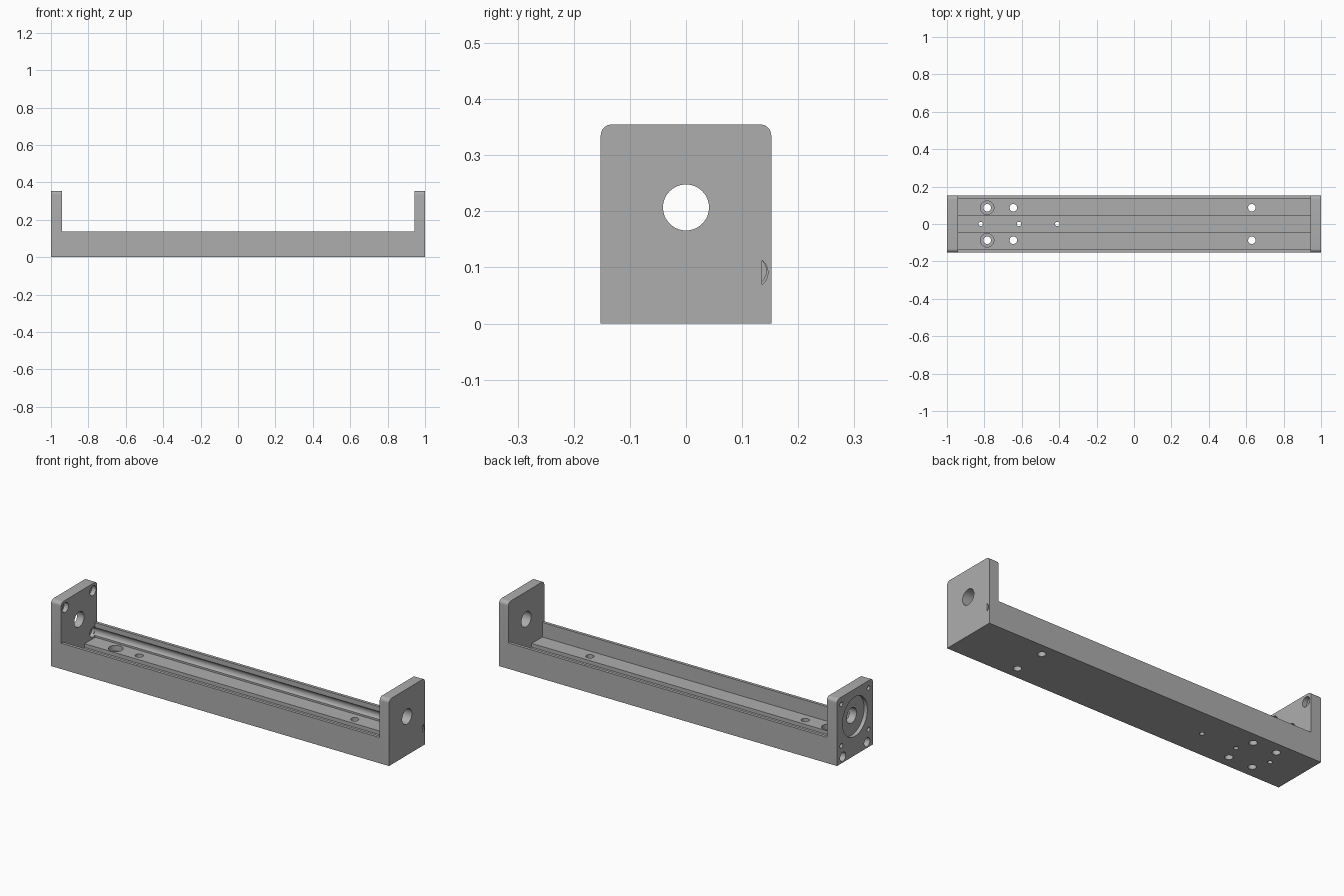
import bpy, bmesh
from math import pi
from mathutils import Matrix, Vector

cube = bpy.data.objects.get("Cube")
if cube:
    bpy.data.objects.remove(cube, do_unlink=True)

metal = bpy.data.materials.new("grey_metal")
metal.use_nodes = True
grey = (0.42, 0.42, 0.42, 1)
metal.diffuse_color = grey
metal.node_tree.nodes["Principled BSDF"].inputs["Base Color"].default_value = grey

LEFT_IN, RIGHT_IN = -0.94, 0.945
HALF_W, RAIL_Z, TOP_Z = 0.152, 0.138, 0.355
WALL_Y, FLOOR_Z, AXIS_Z = 0.136, 0.06, 0.207


def make_object(name, bm):
    bmesh.ops.recalc_face_normals(bm, faces=bm.faces)
    mesh = bpy.data.meshes.new(name)
    bm.to_mesh(mesh)
    bm.free()
    mesh.materials.append(metal)
    obj = bpy.data.objects.new(name, mesh)
    bpy.context.collection.objects.link(obj)
    return obj


def extrude(points, direction):
    bm = bmesh.new()
    face = bm.faces.new([bm.verts.new(p) for p in points])
    new = bmesh.ops.extrude_face_region(bm, geom=[face])["geom"]
    verts = [v for v in new if isinstance(v, bmesh.types.BMVert)]
    bmesh.ops.translate(bm, verts=verts, vec=Vector(direction))
    return bm


def cut(bm):
    cutter = make_object("cutter", bm)
    cutter.hide_render = True
    mod = body.modifiers.new("cut", "BOOLEAN")
    mod.operation, mod.solver, mod.object = "DIFFERENCE", "EXACT", cutter
    bpy.context.view_layer.objects.active = body
    bpy.ops.object.modifier_apply(modifier=mod.name)
    bpy.data.objects.remove(cutter, do_unlink=True)


def cylinder(axis, a, b, u, v, radius, sides=40):
    """Cylinder from a to b along x at (y, z) = (u, v), or along z at (x, y)."""
    mid = (a + b) / 2
    if axis == "x":
        place = Matrix.Translation((mid, u, v)) @ Matrix.Rotation(pi / 2, 4, "Y")
    else:
        place = Matrix.Translation((u, v, mid))
    bm = bmesh.new()
    bmesh.ops.create_cone(bm, cap_ends=True, segments=sides, radius1=radius,
                          radius2=radius, depth=b - a, matrix=place)
    return bm


# Long base with an upright plate at each end
outline = [(-1, 0), (1, 0), (1, TOP_Z), (RIGHT_IN, TOP_Z), (RIGHT_IN, RAIL_Z),
           (LEFT_IN, RAIL_Z), (LEFT_IN, TOP_Z), (-1, TOP_Z)]
bm = extrude([(x, -HALF_W, z) for x, z in outline], (0, 2 * HALF_W, 0))
corners = [e for e in bm.edges
           if all(v.co.z > TOP_Z - 0.001 for v in e.verts)
           and abs(e.verts[0].co.y - e.verts[1].co.y) < 0.001]
bmesh.ops.bevel(bm, geom=corners, offset=0.02, segments=8, profile=0.5, affect="EDGES")
body = make_object("base_bracket", bm)

# Channel with a sunken centre groove
right_half = [(0.046, 0.04), (0.046, FLOOR_Z), (WALL_Y, FLOOR_Z), (WALL_Y, 0.2)]
channel = right_half + [(-y, z) for y, z in reversed(right_half)]
cut(extrude([(LEFT_IN, y, z) for y, z in channel], (RIGHT_IN - LEFT_IN, 0, 0)))

# Shaft holes and the round recess on the left-hand end
cut(cylinder("x", -1.1, 1.1, 0, AXIS_Z, 0.041, 64))
cut(cylinder("x", -1.1, -0.98, 0, AXIS_Z, 0.105, 64))

for side in (-1, 1):
    # Counterbored corner screws of the motor plate
    for z in (AXIS_Z - 0.113, AXIS_Z + 0.109):
        cut(cylinder("x", -1.1, -0.9, side * 0.115, z, 0.012, 24))
        cut(cylinder("x", -0.965, -0.9, side * 0.117, z, 0.026))
    # Blind bores low in the end face
    cut(cylinder("x", -1.1, -0.92, side * 0.102, 0.031, 0.024))
    # Mounting holes through the floor
    for x in (-0.785, -0.645, 0.63):
        cut(cylinder("z", -0.1, 0.2, x, side * 0.087, 0.02, 32))
    cut(cylinder("z", 0.03, 0.09, -0.785, side * 0.087, 0.036))

# Small holes along the groove
for x in (-0.82, -0.615, -0.41):
    cut(cylinder("z", -0.1, 0.2, x, 0, 0.012, 24))

# Half-moon relief along the rear wall and out of the right-hand end
relief = cylinder("x", -0.95, 1.1, 0.118, 0.091, 0.028)
plane = bmesh.ops.bisect_plane(relief, geom=relief.verts[:] + relief.edges[:] + relief.faces[:],
                               plane_co=(0, WALL_Y - 0.001, 0), plane_no=(0, 1, 0),
                               clear_inner=True)
edges = [e for e in plane["geom_cut"] if isinstance(e, bmesh.types.BMEdge)]
bmesh.ops.holes_fill(relief, edges=edges)
cut(relief)

# Smooth bores with sharp edges
bpy.ops.object.select_all(action="DESELECT")
body.select_set(True)
bpy.context.view_layer.objects.active = body
bpy.ops.object.shade_smooth_by_angle(angle=pi / 6)
